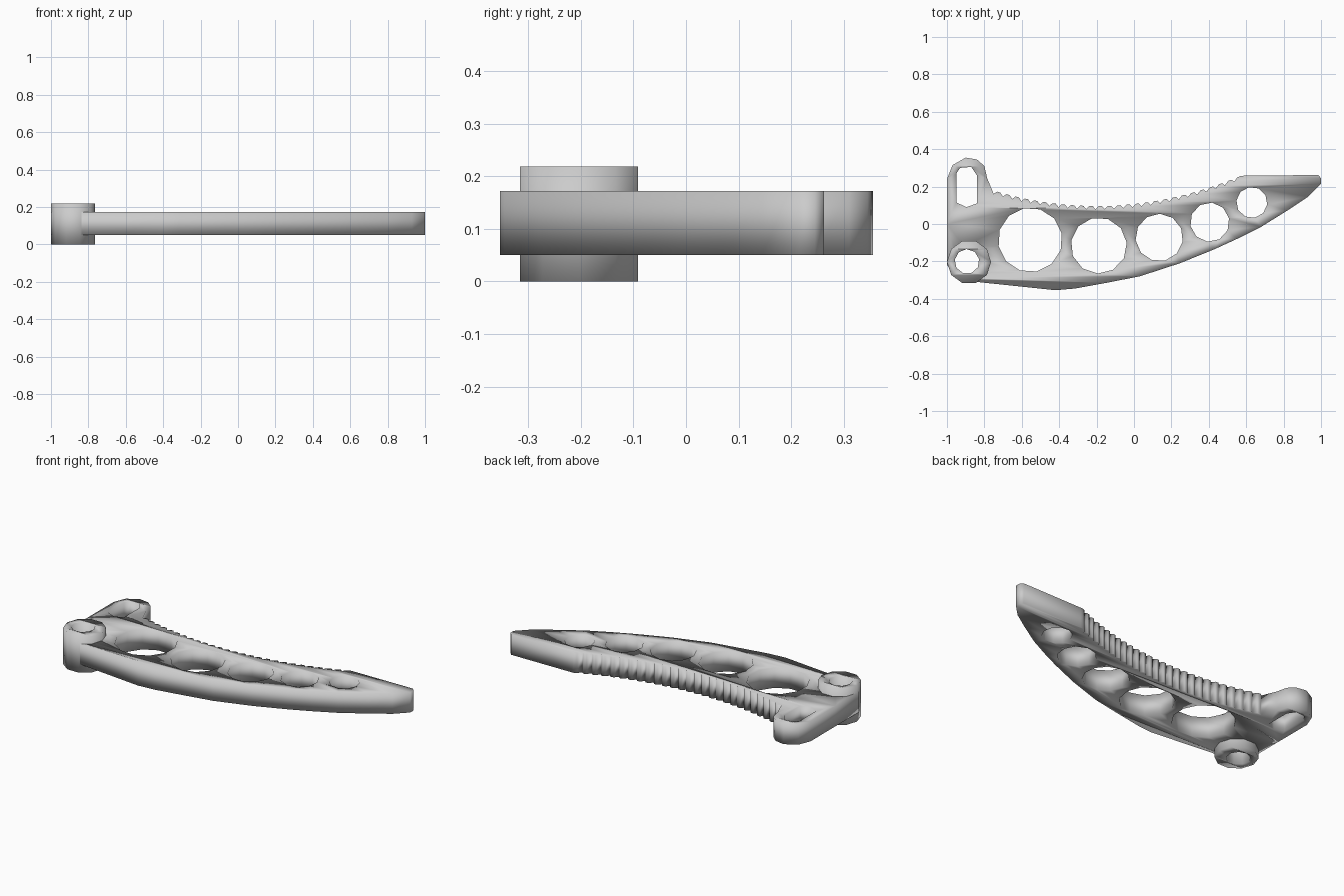
import bpy, bmesh, math

if "Cube" in bpy.data.objects:
    bpy.data.objects.remove(bpy.data.objects["Cube"])


def ring(cx, cy, r, n, turn=0.0):
    """Regular polygon loop."""
    return [(cx + r * math.cos(turn + math.tau * i / n),
             cy + r * math.sin(turn + math.tau * i / n)) for i in range(n)]


def plate(name, loops, z0, z1):
    """Flat plate with holes: the first loop is the rim, the others are cut-outs."""
    cu = bpy.data.curves.new(name + "_profile", 'CURVE')
    cu.dimensions = '2D'
    cu.fill_mode = 'BOTH'
    cu.extrude = (z1 - z0) / 2
    for pts in loops:
        sp = cu.splines.new('POLY')
        sp.points.add(len(pts) - 1)
        for p, (x, y) in zip(sp.points, pts):
            p.co = (x, y, 0, 1)
        sp.use_cyclic_u = True
    tmp = bpy.data.objects.new(name + "_profile", cu)
    bpy.context.collection.objects.link(tmp)
    bpy.context.view_layer.update()
    dg = bpy.context.evaluated_depsgraph_get()
    me = bpy.data.meshes.new_from_object(tmp.evaluated_get(dg))
    bpy.data.objects.remove(tmp)
    # weld caps to walls so the shading flows around the edges
    bm = bmesh.new()
    bm.from_mesh(me)
    bmesh.ops.remove_doubles(bm, verts=bm.verts, dist=1e-4)
    bmesh.ops.translate(bm, verts=bm.verts, vec=(0, 0, (z0 + z1) / 2))
    bmesh.ops.recalc_face_normals(bm, faces=bm.faces)
    for f in bm.faces:
        f.smooth = True
    bm.to_mesh(me)
    bm.free()
    me.name = name
    ob = bpy.data.objects.new(name, me)
    bpy.context.collection.objects.link(ob)
    return ob


# Slotted arm end of the outline
outline = [(-1, -0.22), (-1, 0.0), (-1, 0.24), (-0.97, 0.315), (-0.90, 0.355),
           (-0.84, 0.345), (-0.80, 0.31), (-0.785, 0.245)]

# Ribbed grip edge along a shallow curve
x0, x1, teeth = -0.75, 0.585, 27
step = (x1 - x0) / teeth
for i in range(teeth):
    for f, h in ((0.0, -0.011), (0.35, 0.006), (0.7, 0.006)):
        x = x0 + (i + f) * step
        outline.append((x, 0.09 + 0.271 * (x + 0.2) ** 2 + h))

# Blade tip and long curved back
outline += [(0.585, 0.258), (0.985, 0.262), (1, 0.245), (1, 0.215), (0.93, 0.145),
            (0.82, 0.072), (0.68, -0.015), (0.55, -0.08), (0.43, -0.135),
            (0.245, -0.21), (0.03, -0.28), (-0.15, -0.315), (-0.315, -0.345),
            (-0.42, -0.354), (-0.60, -0.335), (-0.82, -0.312), (-0.93, -0.295)]

slot = [(-0.95, 0.27), (-0.93, 0.30), (-0.87, 0.305), (-0.84, 0.26),
        (-0.84, 0.11), (-0.895, 0.09), (-0.95, 0.115)]

# Lightening holes, shrinking towards the tip
holes = [ring(-0.555, -0.085, 0.172, 12, 0.2),
         ring(-0.188, -0.115, 0.150, 11, 0.1),
         ring(0.135, -0.072, 0.127, 11, 0.4),
         ring(0.405, 0.010, 0.105, 10, 0.2),
         ring(0.630, 0.115, 0.083, 10, 0.5)]
boss_clearance = ring(-0.882, -0.203, 0.09, 10)

plate("handle_body", [outline, slot, boss_clearance] + holes, 0.05, 0.172)

# Raised pivot boss
plate("pivot_boss", [ring(-0.882, -0.203, 0.118, 10), ring(-0.893, -0.2, 0.066, 9, 0.2)],
      0.0, 0.218)
